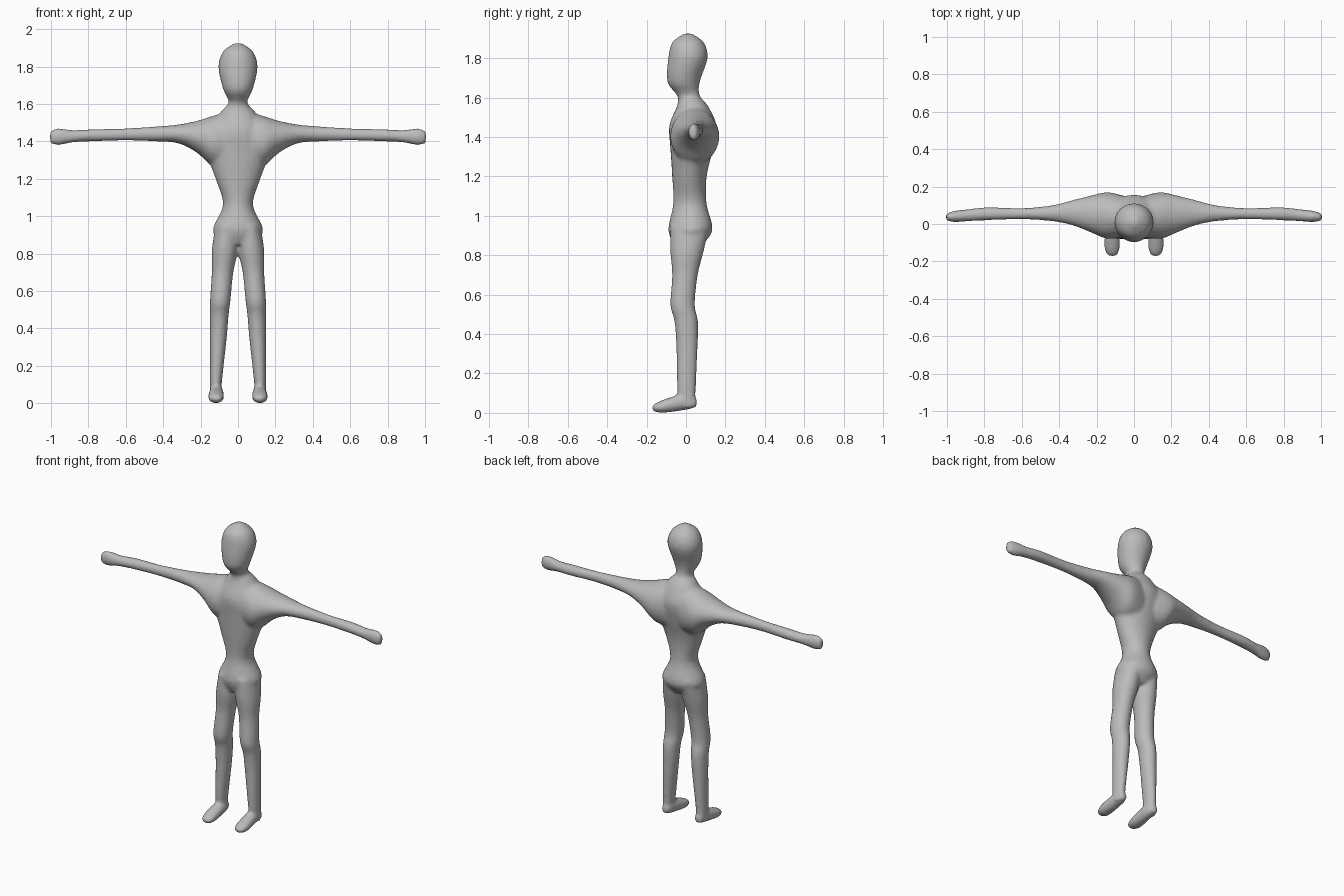
import bpy
import bmesh
import math
from mathutils import Vector

SIDES = 24
STEPS = 4

cube = bpy.data.objects.get("Cube")
if cube:
    bpy.data.objects.remove(cube, do_unlink=True)


def make_material(name, color):
    material = bpy.data.materials.new(name)
    material.use_nodes = True
    material.diffuse_color = color
    shader = material.node_tree.nodes["Principled BSDF"]
    shader.inputs["Base Color"].default_value = color
    return material


def smooth_path(stations):
    """Fill in a flowing curve between the given stations."""
    stations = [Vector(station) for station in stations]
    padded = [stations[0], *stations, stations[-1]]
    path = []
    for before, start, end, after in zip(padded, padded[1:], padded[2:], padded[3:]):
        leave, arrive = (end - before) / 2, (after - start) / 2
        for step in range(STEPS):
            t = step / STEPS
            ease = t * t * (3 - 2 * t)
            bend = leave * (t * (1 - t) ** 2) - arrive * (t * t * (1 - t))
            path.append(start.lerp(end, ease) + bend)
    path.append(stations[-1])
    return path


def place(axis, along, first, second):
    """Put a cross-section point into space for a tube along the axis."""
    if axis == "x":
        return along, first, second
    if axis == "y":
        return first, along, second
    return first, second, along


def add_tube(bm, axis, stations, side=1):
    """Closed oval tube; a station is its position, then the two cross ranges."""
    rings = []
    for along, low_a, high_a, low_b, high_b in smooth_path(stations):
        ring = []
        for index in range(SIDES):
            angle = math.tau * index / SIDES
            first = (low_a + high_a) / 2 + (high_a - low_a) / 2 * math.cos(angle)
            second = (low_b + high_b) / 2 + (high_b - low_b) / 2 * math.sin(angle)
            x, y, z = place(axis, along, first, second)
            ring.append(bm.verts.new((x * side, y, z)))
        rings.append(ring)
    for ring, following in zip(rings, rings[1:]):
        for index in range(SIDES):
            bm.faces.new((ring[index - 1], ring[index], following[index], following[index - 1]))
    bm.faces.new(rings[0])
    bm.faces.new(rings[-1])


def add_trunk(bm, levels):
    """Symmetric tube; a level is height, half width, front and back."""
    stations = [(height, -half, half, front, back) for height, half, front, back in levels]
    add_tube(bm, "z", stations)


def add_pair(bm, axis, stations):
    for side in (1, -1):
        add_tube(bm, axis, stations, side)


bm = bmesh.new()

# Hips, waist, chest, neck and head
add_trunk(bm, [
    (0.85, 0.09, -0.06, 0.08),
    (0.93, 0.135, -0.09, 0.135),
    (1.06, 0.08, -0.065, 0.105),
    (1.2, 0.12, -0.07, 0.105),
    (1.35, 0.17, -0.08, 0.14),
    (1.46, 0.15, -0.085, 0.155),
    (1.56, 0.09, -0.045, 0.11),
    (1.61, 0.05, -0.045, 0.07),
    (1.68, 0.08, -0.095, 0.07),
    (1.8, 0.105, -0.09, 0.11),
    (1.88, 0.08, -0.07, 0.09),
    (1.925, 0.02, -0.01, 0.03),
])

# Shoulders, arms and closed hands: front to back, bottom to top
add_pair(bm, "x", [
    (0.05, -0.07, 0.15, 1.25, 1.56),
    (0.14, -0.08, 0.17, 1.27, 1.535),
    (0.22, -0.05, 0.155, 1.34, 1.51),
    (0.32, -0.01, 0.13, 1.39, 1.49),
    (0.44, 0.015, 0.1, 1.4, 1.48),
    (0.6, 0.025, 0.085, 1.405, 1.47),
    (0.78, 0.02, 0.09, 1.4, 1.465),
    (0.88, 0.015, 0.08, 1.395, 1.46),
    (0.96, 0.01, 0.07, 1.38, 1.47),
    (1.005, 0.02, 0.055, 1.39, 1.455),
])

# Legs: inner to outer side, front to back
add_pair(bm, "z", [
    (0.03, 0.09, 0.15, -0.03, 0.05),
    (0.12, 0.085, 0.15, -0.045, 0.05),
    (0.35, 0.06, 0.15, -0.05, 0.06),
    (0.47, 0.05, 0.15, -0.06, 0.06),
    (0.55, 0.04, 0.15, -0.08, 0.045),
    (0.7, 0.025, 0.14, -0.07, 0.06),
    (0.82, 0.0, 0.14, -0.08, 0.09),
    (0.95, 0.0, 0.12, -0.08, 0.12),
])

# Feet: inner to outer side, sole to top
add_pair(bm, "y", [
    (-0.17, 0.09, 0.14, 0.01, 0.04),
    (-0.12, 0.075, 0.16, 0.0, 0.065),
    (0.0, 0.08, 0.15, 0.015, 0.1),
    (0.055, 0.1, 0.14, 0.03, 0.07),
])

bmesh.ops.recalc_face_normals(bm, faces=bm.faces)
mesh = bpy.data.meshes.new("body")
bm.to_mesh(mesh)
bm.free()
mesh.materials.append(make_material("plain grey", (0.5, 0.5, 0.5, 1)))
body = bpy.data.objects.new("body", mesh)
bpy.context.collection.objects.link(body)

# Fuse the limbs into one skin and soften the joins
fuse = body.modifiers.new("fuse", "REMESH")
fuse.mode = "VOXEL"
fuse.voxel_size = 0.01
fuse.use_smooth_shade = True
soften = body.modifiers.new("soften", "SMOOTH")
soften.factor = 0.5
soften.iterations = 6
